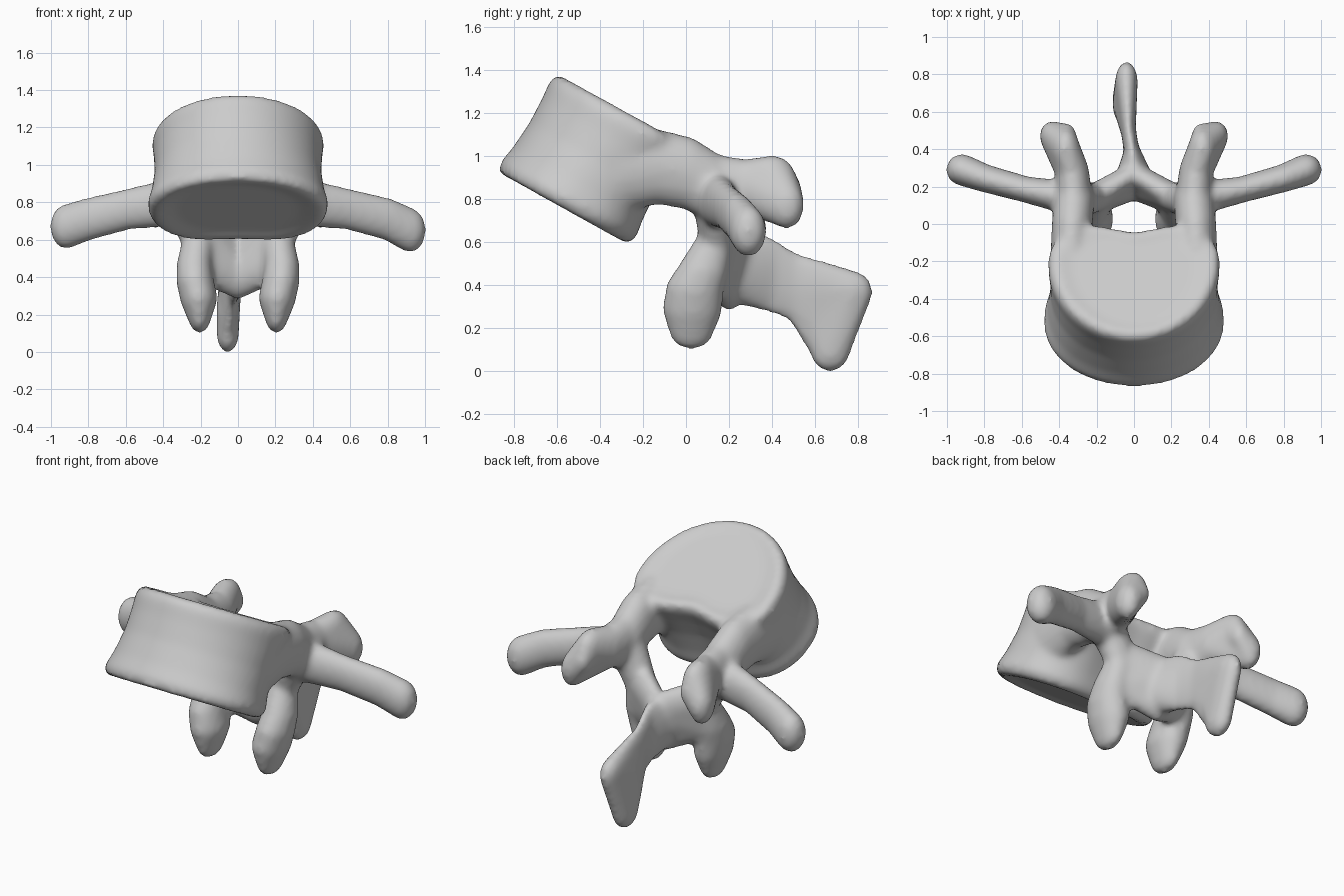
import bpy, bmesh, math
from mathutils import Vector, Matrix

cube = bpy.data.objects.get("Cube")
if cube:
    bpy.data.objects.remove(cube, do_unlink=True)

GROW = 0.01          # allowance for the final smoothing
bm = bmesh.new()

# unit sphere directions shared by every blob
ball = bmesh.new()
bmesh.ops.create_icosphere(ball, subdivisions=3, radius=1)
DIRECTIONS = [v.co.copy() for v in ball.verts]
ball.free()


def hull(*blobs, side=1):
    """Convex skin around ellipsoids (x, y, z, rx, ry, rz); side = -1 mirrors it."""
    verts = []
    for x, y, z, *radii in blobs:
        centre = Vector((side * x, y, z))
        for d in DIRECTIONS:
            verts.append(bm.verts.new(centre + Vector([d[i] * (radii[i] + GROW) for i in range(3)])))
    res = bmesh.ops.convex_hull(bm, input=verts)
    inside = {g for g in res["geom_interior"] + res["geom_unused"]
              if isinstance(g, bmesh.types.BMVert)}
    bmesh.ops.delete(bm, geom=list(inside), context='VERTS')


def limb(side, *blobs):
    """Chain of hulls through the blobs."""
    for a, b in zip(blobs, blobs[1:]):
        hull(a, b, side=side)


# vertebral body: kidney-shaped rings lofted along a tilted axis
def power(v, e):
    return math.copysign(abs(v) ** e, v)


def kidney(scale, height, tilt, n=64):
    # the widest line moves back towards the top
    mid = 0.08 + 0.28 * height
    ring = []
    for i in range(n):
        c, s = math.cos(2 * math.pi * i / n), math.sin(2 * math.pi * i / n)
        x = 0.467 * power(c, 0.8 if s > 0 else 1.0)
        if s > 0:
            y = mid + (0.375 - 0.8 * mid) * power(s, 0.8)
            y -= (0.035 + 0.25 * mid) * math.exp(-(x / 0.18) ** 2)
        else:
            y = mid + (0.345 + mid) * s
        ring.append(bm.verts.new(tilt @ Vector((x * scale, y * scale, height))))
    return ring


tilt = Matrix.Translation((0, -0.44, 0.995)) @ Matrix.Rotation(math.radians(-29), 4, 'X')
rings = [kidney(s, h, tilt) for s, h in (
    (0.7, -0.255), (0.92, -0.275), (1.0, -0.265), (1.035, -0.22), (0.99, -0.14), (0.955, 0),
    (0.965, 0.13), (0.985, 0.21), (0.96, 0.25), (0.88, 0.265), (0.7, 0.25))]
for a, b in zip(rings, rings[1:]):
    for i in range(len(a)):
        j = (i + 1) % len(a)
        bm.faces.new((a[i], a[j], b[j], b[i]))
bm.faces.new(rings[0][::-1])
bm.faces.new(rings[-1])

for side in (-1, 1):
    # pedicle, flaring into the body
    limb(side, (.33, -.3, .94, .11, .1, .19), (.335, -.13, .95, .1, .1, .165),
         (.33, .01, .92, .1, .09, .16), (.32, .13, .85, .1, .1, .15))
    # upper articular process with a broad two-lobed tip
    root = (.33, .28, .86, .08, .09, .115)
    upper = (.365, .4, .9, .065, .1, .095)
    lower = (.44, .47, .77, .055, .07, .1)
    limb(side, (.32, .13, .85, .09, .1, .15), root)
    hull(root, upper, lower, side=side)
    hull(upper, lower, (.36, .48, .84, .04, .05, .06), side=side)
    # transverse process
    limb(side, (.35, .14, .8, .09, .08, .12), (.58, .185, .765, .07, .06, .1),
         (.8, .245, .71, .07, .065, .105), (.92, .29, .66 - .01 * side, .075, .075, .11))
    # lamina, filling the back of the ring
    limb(side, (.3, .13, .8, .09, .09, .13), (.215, .14, .63, .08, .07, .12))
    hull((.215, .14, .63, .075, .06, .11), (.19, .13, .48, .08, .06, .1),
         (0, .27, .55, .05, .05, .1), (0, .2, .4, .06, .06, .11), side=side)
    # lower articular process
    limb(side, (.21, .14, .6, .075, .07, .1), (.235, .075, .46, .085, .11, .07),
         (.23, .04, .38, .09, .125, .09), (.21, .03, .29, .09, .13, .09),
         (.205, .025, .19, .05, .095, .08))

# spinous process with a flared end
neck = (-.03, .5, .395, .03, .06, .15)
tip_top = (-.04, .765, .37, .05, .095, .09)
tip_low = (-.055, .67, .1, .05, .085, .095)
limb(1, (0, .25, .48, .09, .06, .16), (-.01, .37, .455, .03, .08, .17), neck)
hull(neck, tip_top, (-.055, .64, .24, .05, .07, .14))
hull(tip_top, tip_low, (-.055, .63, .22, .05, .08, .12))
hull(neck, (-.055, .62, .2, .04, .07, .13))

bmesh.ops.recalc_face_normals(bm, faces=bm.faces[:])
mesh = bpy.data.meshes.new("vertebra")
bm.to_mesh(mesh)
bm.free()

# bone colour
bone = bpy.data.materials.new("bone grey")
bone.use_nodes = True
colour = (0.6, 0.6, 0.6, 1)
bone.diffuse_color = colour
bone.node_tree.nodes["Principled BSDF"].inputs["Base Color"].default_value = colour
mesh.materials.append(bone)

vertebra = bpy.data.objects.new("vertebra", mesh)
bpy.context.collection.objects.link(vertebra)

# fuse the parts into one skin and soften the joints
fuse = vertebra.modifiers.new("fuse", 'REMESH')
fuse.mode = 'VOXEL'
fuse.voxel_size = 0.017
fuse.use_smooth_shade = True
soften = vertebra.modifiers.new("soften", 'SMOOTH')
soften.factor = 0.5
soften.iterations = 12
